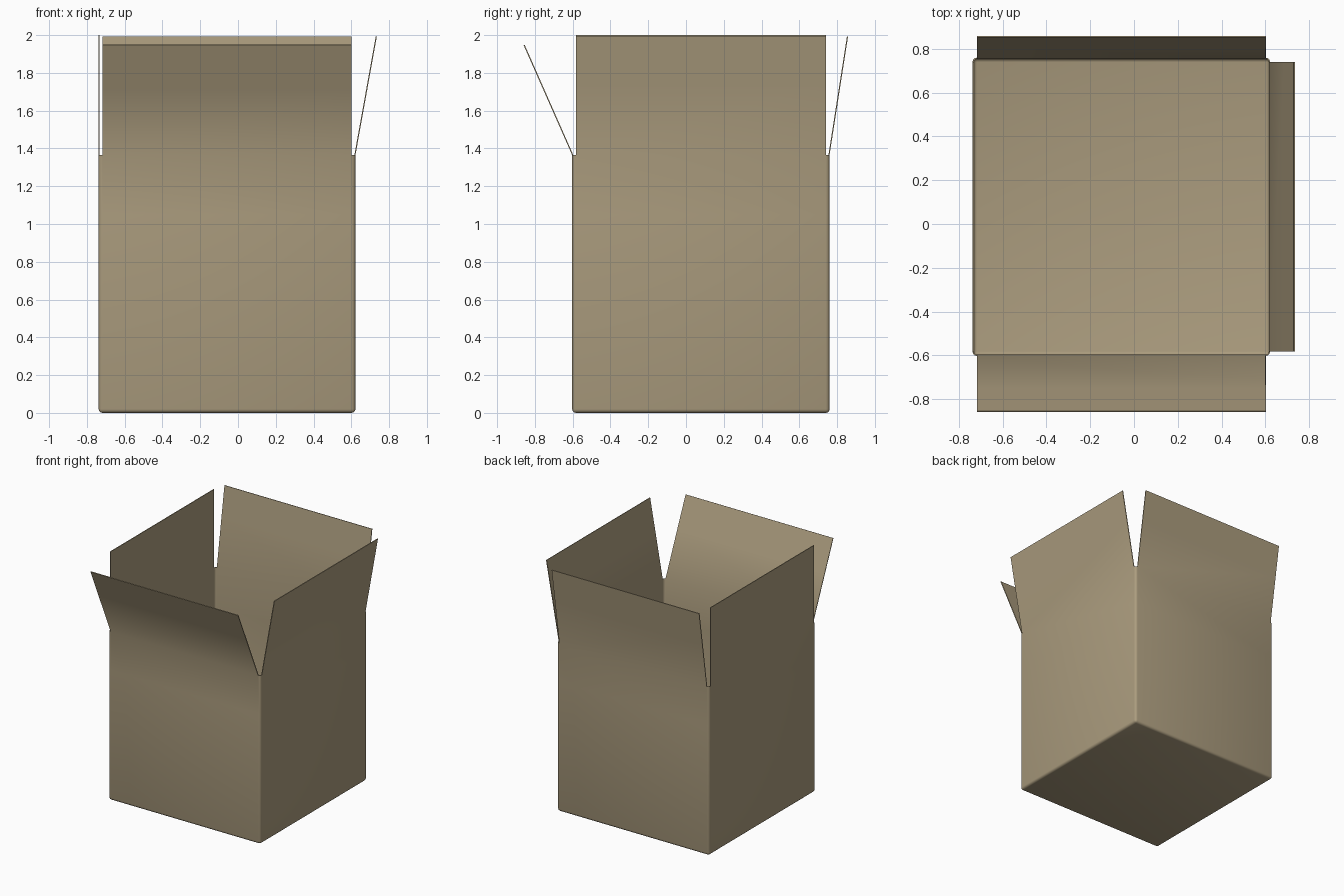
import bpy, bmesh
from mathutils import Vector

if "Cube" in bpy.data.objects:
    bpy.data.objects.remove(bpy.data.objects["Cube"])

X0, X1, Y0, Y1, H = -0.738, 0.622, -0.603, 0.76, 1.365
R = 0.02

bm = bmesh.new()
bmesh.ops.create_cube(bm, size=1)
for v in bm.verts:
    v.co = Vector((X1 if v.co.x > 0 else X0,
                   Y1 if v.co.y > 0 else Y0,
                   H if v.co.z > 0 else 0))

# Rounded vertical and bottom edges, open top
soft = [e for e in bm.edges if min(v.co.z for v in e.verts) < 0.01]
bmesh.ops.bevel(bm, geom=soft, offset=R, segments=3, profile=0.5, affect='EDGES')
top = [f for f in bm.faces if f.normal.z > 0.9 and f.calc_center_median().z > H - 0.01]
bmesh.ops.delete(bm, geom=top, context='FACES')

# Crease loop where the cardboard starts to bend
bmesh.ops.bisect_plane(bm, geom=bm.verts[:] + bm.edges[:] + bm.faces[:],
                       plane_co=(0, 0, 1.05), plane_no=(0, 0, 1))

# Four lid flaps: outward lean and top height per side
flaps = {(-1, 0): (0.0, 2.0), (1, 0): (0.113, 1.992),
         (0, -1): (0.257, 1.947), (0, 1): (0.098, 1.992)}
rims = [e for e in bm.edges if e.is_boundary and e.calc_length() > 1]
for rim in rims:
    mid = (rim.verts[0].co + rim.verts[1].co) / 2
    if abs(mid.x - X0) < 0.01:
        side = (-1, 0)
    elif abs(mid.x - X1) < 0.01:
        side = (1, 0)
    else:
        side = (0, -1 if mid.y < 0 else 1)
    lean, z = flaps[side]
    step = Vector((side[0] * lean, side[1] * lean, z - H))
    edge = rim
    for part in (0.6, 0.4):
        geom = bmesh.ops.extrude_edge_only(bm, edges=[edge])['geom']
        for v in [g for g in geom if isinstance(g, bmesh.types.BMVert)]:
            v.co += step * part
        new = {g for g in geom if isinstance(g, bmesh.types.BMVert)}
        edge = next(g for g in geom if isinstance(g, bmesh.types.BMEdge)
                    and all(v in new for v in g.verts))

# Outward-facing sheet
bmesh.ops.recalc_face_normals(bm, faces=bm.faces[:])
bm.normal_update()
bottom = min(bm.faces, key=lambda f: f.calc_center_median().z)
if bottom.normal.z > 0:
    bmesh.ops.reverse_faces(bm, faces=bm.faces[:])

mesh = bpy.data.meshes.new("open_box")
bm.to_mesh(mesh)
bm.free()
box = bpy.data.objects.new("open_box", mesh)
bpy.context.collection.objects.link(box)

# Cardboard colour
mat = bpy.data.materials.new("cardboard")
mat.diffuse_color = (0.41, 0.335, 0.21, 1)
mat.use_nodes = True
mat.node_tree.nodes["Principled BSDF"].inputs["Base Color"].default_value = mat.diffuse_color
mesh.materials.append(mat)

# Thin cardboard thickness
bpy.context.view_layer.objects.active = box
box.select_set(True)
solid = box.modifiers.new("thickness", 'SOLIDIFY')
solid.thickness = 0.006
solid.offset = -1
bpy.ops.object.modifier_apply(modifier=solid.name)
bpy.ops.object.shade_smooth_by_angle(angle=0.7)
